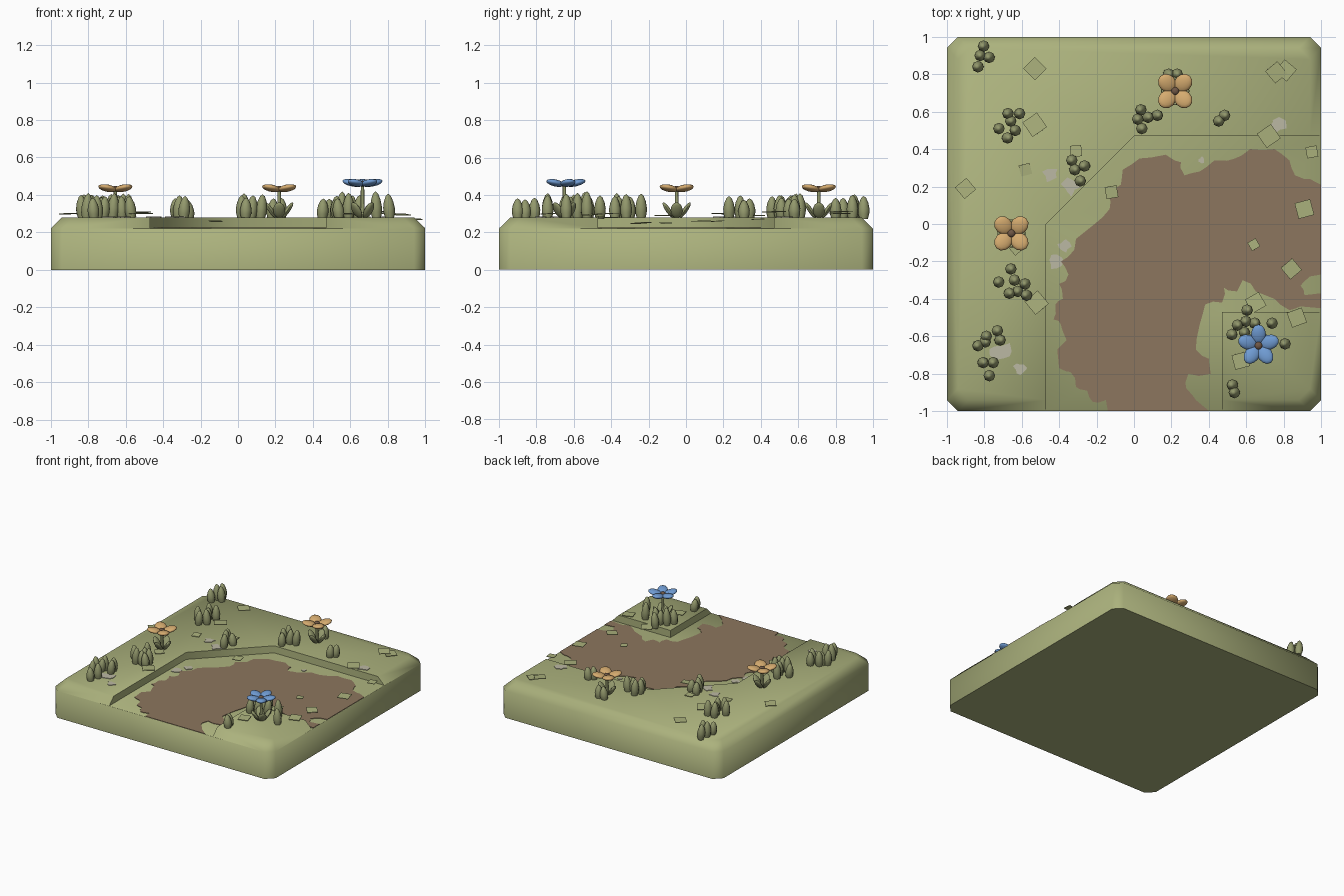
import bpy, bmesh, math, random
from mathutils import Matrix, Vector

if "Cube" in bpy.data.objects:
    bpy.data.objects.remove(bpy.data.objects["Cube"])
random.seed(4)
TOP, FLOOR = 0.28, 0.222


def mat(name, c):
    m = bpy.data.materials.new(name)
    m.diffuse_color = (*c, 1)
    m.use_nodes = True
    m.node_tree.nodes["Principled BSDF"].inputs["Base Color"].default_value = m.diffuse_color
    return m


GREEN = mat("moss green", (.41, .445, .205))
BLADE = mat("grass green", (.29, .315, .15))
BROWN = mat("earth brown", (.262, .181, .112))
ORANGE = mat("petal orange", (.67, .41, .16))
BLUE = mat("petal blue", (.16, .33, .65))
CORE = mat("flower centre brown", (.16, .095, .06))
STONE = mat("pale stone", (.50, .48, .37))


def finish(name, bm, m, angle=40):
    bmesh.ops.recalc_face_normals(bm, faces=bm.faces)
    me = bpy.data.meshes.new(name)
    bm.to_mesh(me)
    bm.free()
    ob = bpy.data.objects.new(name, me)
    bpy.context.collection.objects.link(ob)
    me.materials.append(m)
    bpy.ops.object.select_all(action='DESELECT')
    ob.select_set(True)
    bpy.context.view_layer.objects.active = ob
    if angle:
        bpy.ops.object.shade_smooth_by_angle(angle=math.radians(angle))
    return ob


def prism(bm, pts, z0, z1):
    f = bm.faces.new([bm.verts.new((x, y, z0)) for x, y in pts])
    r = bmesh.ops.extrude_face_region(bm, geom=[f])
    vs = [v for v in r['geom'] if isinstance(v, bmesh.types.BMVert)]
    bmesh.ops.translate(bm, verts=vs, vec=(0, 0, z1 - z0))


def ball(bm, M, u=12, v=8):
    bmesh.ops.create_uvsphere(bm, u_segments=u, v_segments=v, radius=1, matrix=M)


def octagon(r, c):
    return [(-r + c, -r), (r - c, -r), (r, -r + c), (r, r - c),
            (r - c, r), (-r + c, r), (-r, r - c), (-r, -r + c)]


# ground tile: chamfered block with the sunken bend cut out
bm = bmesh.new()
rings = [[bm.verts.new((x, y, z)) for x, y in octagon(r, .06)]
         for r, z in ((1, 0), (1, .22), (.94, TOP))]
bm.faces.new(rings[0])
bm.faces.new(rings[-1])
for a, b in zip(rings, rings[1:]):
    for i in range(8):
        j = (i + 1) % 8
        bm.faces.new((a[i], a[j], b[j], b[i]))
tile = finish("ground_tile", bm, GREEN, 0)
bm = bmesh.new()
prism(bm, [(-.47, -1.5), (-.47, 0), (0, .47), (1.5, .47),
           (1.5, -.47), (.47, -.47), (.47, -1.5)], FLOOR, .6)
cutter = finish("channel_cutter", bm, GREEN, 0)
cutter.hide_render = True
mod = tile.modifiers.new("cut", 'BOOLEAN')
mod.object, mod.operation, mod.solver = cutter, 'DIFFERENCE', 'EXACT'
bpy.ops.object.select_all(action='DESELECT')
tile.select_set(True)
bpy.context.view_layer.objects.active = tile
bpy.ops.object.modifier_apply(modifier="cut")
bpy.data.objects.remove(cutter)
bpy.ops.object.shade_smooth_by_angle(angle=math.radians(50))

# earth path with ragged edge
path = [(-.14, -.998), (-.15, -.94), (-.22, -.95), (-.25, -.89), (-.31, -.87), (-.34, -.79),
        (-.40, -.77), (-.41, -.67), (-.36, -.62), (-.39, -.54), (-.43, -.51), (-.42, -.43),
        (-.38, -.40), (-.40, -.32), (-.35, -.27), (-.39, -.20), (-.32, -.14), (-.31, -.08),
        (-.21, 0), (-.13, .08), (-.14, .16), (-.07, .21), (-.06, .29), (.03, .35), (.17, .37),
        (.25, .33), (.27, .26), (.35, .28), (.43, .34), (.54, .35), (.62, .40), (.75, .40),
        (.83, .34), (.86, .26), (.94, .24), (.998, .21), (.998, -.27), (.94, -.28), (.89, -.33),
        (.91, -.38), (.998, -.37), (.998, -.45), (.89, -.44), (.83, -.46), (.75, -.40),
        (.65, -.36), (.58, -.30), (.55, -.36), (.48, -.34), (.47, -.42), (.38, -.43),
        (.35, -.54), (.33, -.67), (.40, -.72), (.41, -.80), (.29, -.80), (.28, -.88),
        (.33, -.94), (.40, -.998)]
rough = []
for i, p in enumerate(path):
    a, b = Vector(p), Vector(path[(i + 1) % len(path)])
    rough.append(a)
    if max(abs(a.x), abs(a.y), abs(b.x), abs(b.y)) < .95:
        rough.append((a + b) / 2 + Vector((random.uniform(-.012, .012), random.uniform(-.012, .012))))
bm = bmesh.new()
prism(bm, rough, FLOOR - .002, FLOOR + .004)
finish("earth_path", bm, BROWN, 0)

# pale stone patches
bm = bmesh.new()
for x, y, r, z in [(-.45, .27, .045, TOP), (-.34, .2, .05, TOP), (-.42, -.2, .04, FLOOR),
                   (-.37, -.12, .035, FLOOR), (-.71, -.68, .06, TOP), (-.61, -.77, .035, TOP),
                   (.77, .53, .05, TOP), (.36, .34, .02, FLOOR)]:
    prism(bm, [(x + r * random.uniform(.5, 1.2) * math.cos(k * .7),
                y + r * random.uniform(.5, 1.2) * math.sin(k * .7)) for k in range(9)], z - .002, z + .004)
finish("stone_patches", bm, STONE, 0)

# loose square leaves lying just above the ground (x, y, half side, turn, z)
bm = bmesh.new()
for x, y, h, turn, z in [
        (-.53, .83, .044, 45, .31), (-.53, .53, .047, 35, .305), (-.9, .19, .04, 40, .30),
        (-.58, .29, .03, 15, .285), (-.52, -.42, .046, 40, .30), (.72, .47, .046, 35, .31),
        (.76, .81, .042, 40, .31), (.81, .82, .042, 50, .30), (.95, .385, .03, 10, .27),
        (.91, .08, .043, 15, .26), (.64, -.11, .025, 30, .25), (.84, -.24, .04, 40, .25),
        (-.31, .39, .03, 5, .29), (-.12, .17, .032, 10, .26), (.65, -.42, .042, 30, .28),
        (.87, -.5, .042, 20, .295), (.57, -.73, .04, 15, .30), (-.63, -.12, .035, 40, .29)]:
    M = (Matrix.Translation((x, y, z)) @ Matrix.Rotation(math.radians(turn), 4, 'Z')
         @ Matrix.Rotation(random.uniform(-.08, .08), 4, 'X') @ Matrix.Diagonal((2 * h, 2 * h, .004, 1)))
    bmesh.ops.create_cube(bm, size=1, matrix=M)
finish("loose_leaves", bm, GREEN, 0)


# grass tufts: each is (height, blade positions)
def blade(bm, x, y, h):
    prof = [(.022, 0), (.030, .25), (.031, .45), (.025, .7), (.013, .92)]
    lean = random.uniform(-.012, .012)
    prev = None
    for r, t in prof:
        ring = [bm.verts.new((x + lean * t + r * math.cos(k * math.pi / 4),
                              y + r * math.sin(k * math.pi / 4), TOP - .01 + (h + .01) * t)) for k in range(8)]
        if prev:
            for k in range(8):
                bm.faces.new((prev[k], prev[(k + 1) % 8], ring[(k + 1) % 8], ring[k]))
        else:
            bm.faces.new(ring)
        prev = ring
    tip = bm.verts.new((x + lean, y, TOP + h))
    for k in range(8):
        bm.faces.new((prev[k], prev[(k + 1) % 8], tip))


tufts = [
    (.12, [(-.80, .95), (-.82, .90), (-.77, .89), (-.83, .84)]),
    (.12, [(-.67, .59), (-.61, .59), (-.72, .51), (-.63, .50), (-.68, .46), (-.66, .55)]),
    (.11, [(-.33, .34), (-.26, .31), (-.32, .29), (-.29, .23)]),
    (.12, [(.04, .61), (.02, .56), (.07, .57), (.12, .58), (.04, .51)]),
    (.10, [(.45, .55), (.48, .58)]),
    (.11, [(.18, .80), (.23, .80)]),
    (.12, [(-.66, -.24), (-.72, -.31), (-.64, -.30), (-.67, -.37), (-.62, -.36), (-.58, -.32), (-.57, -.38)]),
    (.12, [(-.73, -.57), (-.79, -.60), (-.72, -.62), (-.83, -.65), (-.80, -.63),
           (-.81, -.74), (-.75, -.74), (-.77, -.81)]),
    (.13, [(.60, -.46), (.55, -.54), (.60, -.52), (.64, -.53), (.52, -.59), (.59, -.58), (.74, -.53), (.81, -.64)]),
    (.11, [(.53, -.86), (.54, -.90)])]
for n, (h, pts) in enumerate(tufts):
    bm = bmesh.new()
    for x, y in pts:
        blade(bm, x, y, h * random.uniform(.85, 1.08))
    finish(f"grass_tuft_{n + 1}", bm, BLADE, 60)


# flowers: stem, base leaves, petals, centre
def flower(n, x, y, z, petals, start, colour):
    at = Matrix.Translation((x, y, 0))
    bm = bmesh.new()
    bmesh.ops.create_cone(bm, cap_ends=True, segments=8, radius1=.011, radius2=.009, depth=z - TOP + .02,
                          matrix=at @ Matrix.Translation((0, 0, (z + TOP) / 2)))
    for k in range(4):
        ball(bm, at @ Matrix.Rotation(math.radians(start + 45 + 90 * k), 4, 'Z')
             @ Matrix.Translation((.045, 0, TOP + .038)) @ Matrix.Rotation(.6, 4, 'Y')
             @ Matrix.Diagonal((.014, .032, .05, 1)), 10, 8)
    finish(f"flower_stem_{n}", bm, BLADE, 60)
    bm = bmesh.new()
    for k in range(petals):
        ball(bm, at @ Matrix.Rotation(math.radians(start + 360 / petals * k), 4, 'Z')
             @ Matrix.Translation((.06, 0, z + .016)) @ Matrix.Rotation(-.22, 4, 'Y')
             @ Matrix.Diagonal((.054, .046 if petals == 4 else .04, .018, 1)))
    finish(f"flower_petals_{n}", bm, colour, 60)
    bm = bmesh.new()
    ball(bm, at @ Matrix.Translation((0, 0, z + .012)) @ Matrix.Diagonal((.022, .022, .016, 1)))
    finish(f"flower_centre_{n}", bm, CORE, 60)


flower(1, .22, .71, .42, 4, 45, ORANGE)
flower(2, -.655, -.05, .42, 4, 45, ORANGE)
flower(3, .665, -.65, .448, 5, 90, BLUE)
